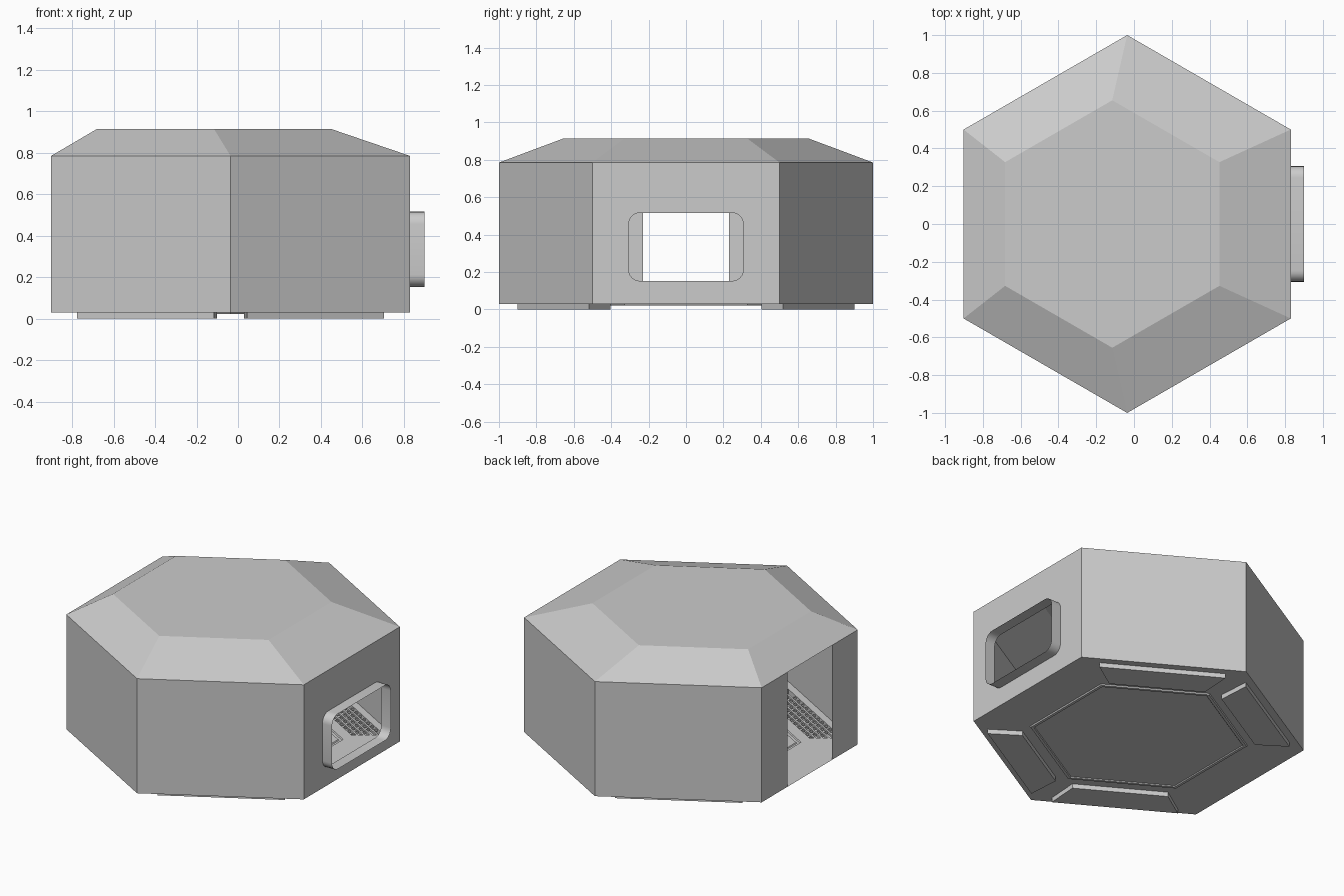
import bpy, bmesh
from math import sin, cos, pi, radians

if "Cube" in bpy.data.objects:
    bpy.data.objects.remove(bpy.data.objects["Cube"])

CX, FLOOR, EAVE, TOP = -0.036, 0.03, 0.785, 0.914
WX = CX + cos(pi / 6)          # plane of the window wall


def hexagon(r, z, cx=CX):
    return [(cx + r * cos(radians(30 + 60 * i)), r * sin(radians(30 + 60 * i)), z)
            for i in range(6)]


def rounded(x, hw, z0, z1, r, n=6):
    pts = []
    for k, (y, z) in enumerate([(hw - r, z1 - r), (-hw + r, z1 - r),
                                (-hw + r, z0 + r), (hw - r, z0 + r)]):
        for i in range(n + 1):
            a = pi / 2 * (k + i / n)
            pts.append((x, y + r * cos(a), z + r * sin(a)))
    return pts


def finish(bm, name):
    me = bpy.data.meshes.new(name)
    bm.to_mesh(me)
    bm.free()
    ob = bpy.data.objects.new(name, me)
    bpy.context.collection.objects.link(ob)
    return ob


def loft(name, loops, cap=False):
    """Skin a stack of closed loops, optionally closing the last one."""
    bm = bmesh.new()
    rings = [[bm.verts.new(p) for p in l] for l in loops]
    for a, b in zip(rings, rings[1:]):
        for i in range(len(a)):
            j = (i + 1) % len(a)
            bm.faces.new((a[i], a[j], b[j], b[i]))
    if cap:
        bm.faces.new(rings[-1])
    return finish(bm, name)


def plate(name, loops, normal):
    """Flat plate: first loop is the outline, the others are holes."""
    bm = bmesh.new()
    edges = []
    for l in loops:
        vs = [bm.verts.new(p) for p in l]
        edges += [bm.edges.new((vs[i], vs[(i + 1) % len(vs)])) for i in range(len(vs))]
    bmesh.ops.triangle_fill(bm, use_beauty=True, use_dissolve=False,
                            edges=edges, normal=normal)
    for f in bm.faces:
        f.normal_update()
        if f.normal.dot(normal) < 0:
            f.normal_flip()
    return finish(bm, name)


# Side walls (four plain ones) and the two jambs beside the open doorway
h = hexagon(1, FLOOR)
bm = bmesh.new()


def wall(a, b):
    bm.faces.new([bm.verts.new(p) for p in
                  ((a[0], a[1], FLOOR), (b[0], b[1], FLOOR),
                   (b[0], b[1], EAVE), (a[0], a[1], EAVE))])


for i in (0, 1, 3, 4):
    wall(h[i], h[i + 1])
wall(h[2], (h[2][0], 0.23))
wall((h[3][0], -0.23), h[3])
finish(bm, "walls")

# Window wall with rounded opening, and the projecting window surround
plate("window_wall",
      [[(WX, -.5, FLOOR), (WX, .5, FLOOR), (WX, .5, EAVE), (WX, -.5, EAVE)],
       rounded(WX, 0.333, 0.125, 0.543, 0.085)], (1, 0, 0))
surround = loft("window_surround", [rounded(WX, 0.333, 0.125, 0.543, 0.085),
                                    rounded(WX, 0.306, 0.152, 0.516, 0.06),
                                    rounded(0.9, 0.306, 0.152, 0.516, 0.06)])

# Roof with its top plate set slightly toward the door
loft("roof", [hexagon(1, EAVE), hexagon(0.655, TOP, -0.115)], cap=True)

# Four floor trays along the slanted sides
A_OUT, A_IN, L_OUT, L_IN = 0.82, 0.633, 0.382, 0.29


def local(ang, a, t, z):
    return (CX + a * cos(ang) - t * sin(ang), a * sin(ang) + t * cos(ang), z)


def tray_loop(ang, z, s=0.0):
    return [local(ang, a, t, z) for a, t in
            ((A_OUT - s, -L_OUT + s), (A_OUT - s, L_OUT - s),
             (A_IN + s, L_IN - s), (A_IN + s, -L_IN + s))]


def bar(bm, ang, a0, a1, t0, t1, z0, z1):
    v = [bm.verts.new(local(ang, a, t, z)) for z in (z0, z1)
         for a, t in ((a0, t0), (a1, t0), (a1, t1), (a0, t1))]
    for q in ((3, 2, 1, 0), (4, 5, 6, 7), (0, 1, 5, 4),
              (1, 2, 6, 5), (2, 3, 7, 6), (3, 0, 4, 7)):
        bm.faces.new([v[i] for i in q])


angles = [radians(d) for d in (60, 120, 240, 300)]
for n, ang in enumerate(angles, 1):
    loft(f"floor_tray_{n}", [tray_loop(ang, FLOOR), tray_loop(ang, 0)], cap=True)
    # Grating: long slats with staggered cross pieces
    bm = bmesh.new()
    rows, step = 5, (A_OUT - A_IN) / 5
    for r in range(rows):
        a = A_IN + step * r
        half = L_IN + (L_OUT - L_IN) * r / rows
        bar(bm, ang, a, a + 0.012, -half, half, 0.012, 0.027)
        for c in range(-5, 6):
            t = c * 0.055 + (0.027 if r % 2 else 0)
            if abs(t) < half - 0.01:
                bar(bm, ang, a + 0.012, a + step, t - 0.005, t + 0.005, 0.012, 0.024)
    finish(bm, f"floor_grating_{n}")

# Floor slab and shallow recessed centre
plate("floor", [h, hexagon(0.66, FLOOR)] + [tray_loop(a, FLOOR) for a in angles],
      (0, 0, 1))
loft("floor_centre", [hexagon(0.66, FLOOR), hexagon(0.655, 0.022),
                      hexagon(0.635, 0.022), hexagon(0.63, 0.028)], cap=True)

# Smooth the rounded surround only
bpy.context.view_layer.objects.active = surround
surround.select_set(True)
bpy.ops.object.shade_smooth_by_angle(angle=radians(35))
